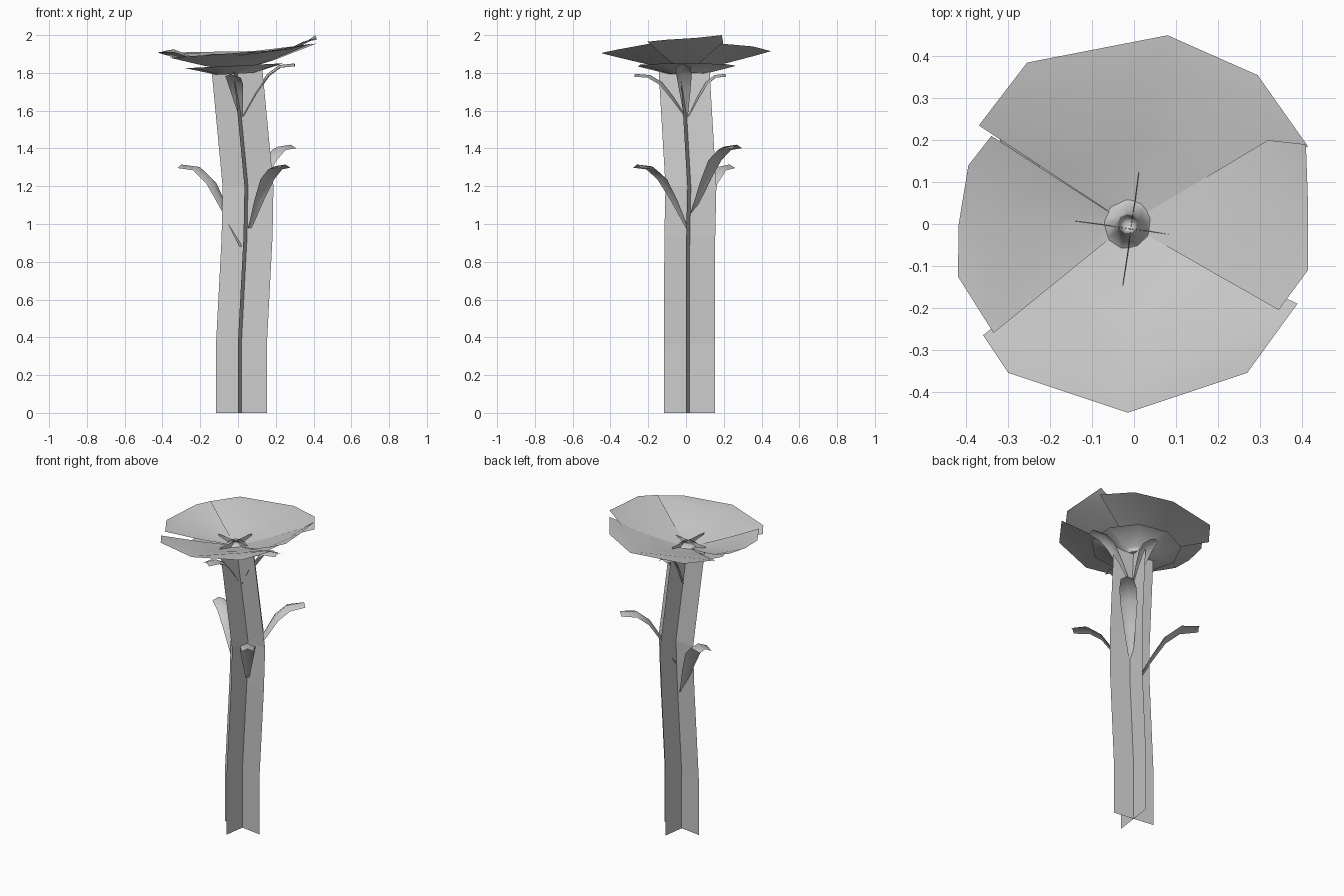
import bpy, math
from mathutils import Vector

if "Cube" in bpy.data.objects:
    bpy.data.objects.remove(bpy.data.objects["Cube"])


def make(name, verts, faces, smooth=True):
    me = bpy.data.meshes.new(name)
    me.from_pydata([tuple(v) for v in verts], [], faces)
    me.update()
    for p in me.polygons:
        p.use_smooth = smooth
    ob = bpy.data.objects.new(name, me)
    bpy.context.collection.objects.link(ob)
    return ob


def grid(name, rows, smooth=True):
    n = len(rows[0])
    faces = [(i * n + j, i * n + j + 1, (i + 1) * n + j + 1, (i + 1) * n + j)
             for i in range(len(rows) - 1) for j in range(n - 1)]
    return make(name, [v for r in rows for v in r], faces, smooth)


# stem: two crossed cards following a gently bent path
TWIST = math.radians(-8)
path = [Vector(p) for p in [(.018, .018, 0), (.018, .018, .36), (.048, .02, .93),
                            (.053, .026, 1.2), (-.008, -.012, 1.845)]]
for name, a in (("stem_card_wide", TWIST), ("stem_card_deep", TWIST + math.pi / 2)):
    side = Vector((math.cos(a), math.sin(a), 0)) * .136
    grid(name, [[p - side, p + side] for p in path], False)


# leaves: folded strips that rise from the stem and arch outward
def leaf(name, base, tip, width):
    base, tip = Vector(base), Vector(tip)
    flat = Vector((tip.x - base.x, tip.y - base.y, 0))
    across = Vector((-flat.y, flat.x, 0)).normalized()
    out = flat.normalized()
    rise = tip.z - base.z
    rows = []
    for r, h, w in [(0, 0, .25), (.24, .45, .7), (.47, .8, 1), (.7, .97, 1), (1, 1, .75)]:
        p = base + flat * r + Vector((0, 0, rise * h))
        fold = (out * (1 - r) * .5 - Vector((0, 0, r * .5))) * width * w
        rows.append([p - across * width * w + fold, p, p + across * width * w + fold])
    grid(name, rows)


leaf("mid_leaf_back_right", (.05, .03, 1.06), (.28, .27, 1.42), .05)
leaf("mid_leaf_back_left", (.02, .02, .88), (-.30, .23, 1.315), .05)
leaf("mid_leaf_front_right", (.06, .01, .98), (.25, -.26, 1.315), .045)
leaf("upper_leaf_front", (.015, .0, 1.57), (-.04, -.27, 1.795), .04)
leaf("upper_leaf_right", (.025, .0, 1.57), (.30, -.02, 1.85), .04)
leaf("upper_leaf_back", (.015, .01, 1.57), (.02, .21, 1.795), .04)

# petals: each defined by five rim points, filled in towards the centre
CENTRE = Vector((-.015, 0, 1.81))


def petal(name, rim):
    rim = [Vector(p) for p in rim]

    def at(p, t):
        q = CENTRE.lerp(p, t)
        q.z = CENTRE.z + (p.z - CENTRE.z) * t ** 1.25
        return q
    cols = (rim[0], rim[2], rim[4])
    grid(name, [[at(p, .12) for p in cols], [at(p, .48) for p in cols],
                [rim[0], at(rim[2], .85), rim[4]], rim[1:4]])


petal("petal_right", [(.345, -.205, 1.965), (.415, -.11, 1.975), (.415, .05, 1.985),
                      (.41, .19, 2.0), (.32, .2, 1.935)])
petal("petal_back", [(.415, .185, 1.955), (.295, .355, 1.94), (.08, .45, 1.915),
                     (-.255, .385, 1.91), (-.37, .235, 1.905)])
petal("petal_left", [(-.34, .21, 1.925), (-.395, .14, 1.915), (-.418, 0, 1.905),
                     (-.42, -.125, 1.91), (-.335, -.26, 1.91)])
petal("petal_front", [(-.36, -.265, 1.88), (-.3, -.355, 1.885), (-.015, -.45, 1.905),
                      (.27, -.355, 1.925), (.39, -.19, 1.955)])


# round parts: fan of rings around the flower centre
def dish(name, rings, sides, tilt):
    verts, faces = [], []
    for r, z in rings:
        for k in range(sides):
            a = 2 * math.pi * (k + .35) / sides
            x = r * math.cos(a)
            verts.append((CENTRE.x + x, r * math.sin(a), z + tilt * x))
    for i in range(len(rings) - 1):
        for k in range(sides):
            m = (k + 1) % sides
            faces.append((i * sides + k, i * sides + m, (i + 1) * sides + m, (i + 1) * sides + k))
    verts.append((CENTRE.x, 0, rings[0][1]))
    faces += [(len(verts) - 1, k, (k + 1) % sides) for k in range(sides)]
    make(name, verts, faces)


dish("calyx", [(.1, 1.795), (.265, 1.838)], 9, .05)
dish("flower_heart", [(.03, 1.838), (.065, 1.815)], 9, .03)
